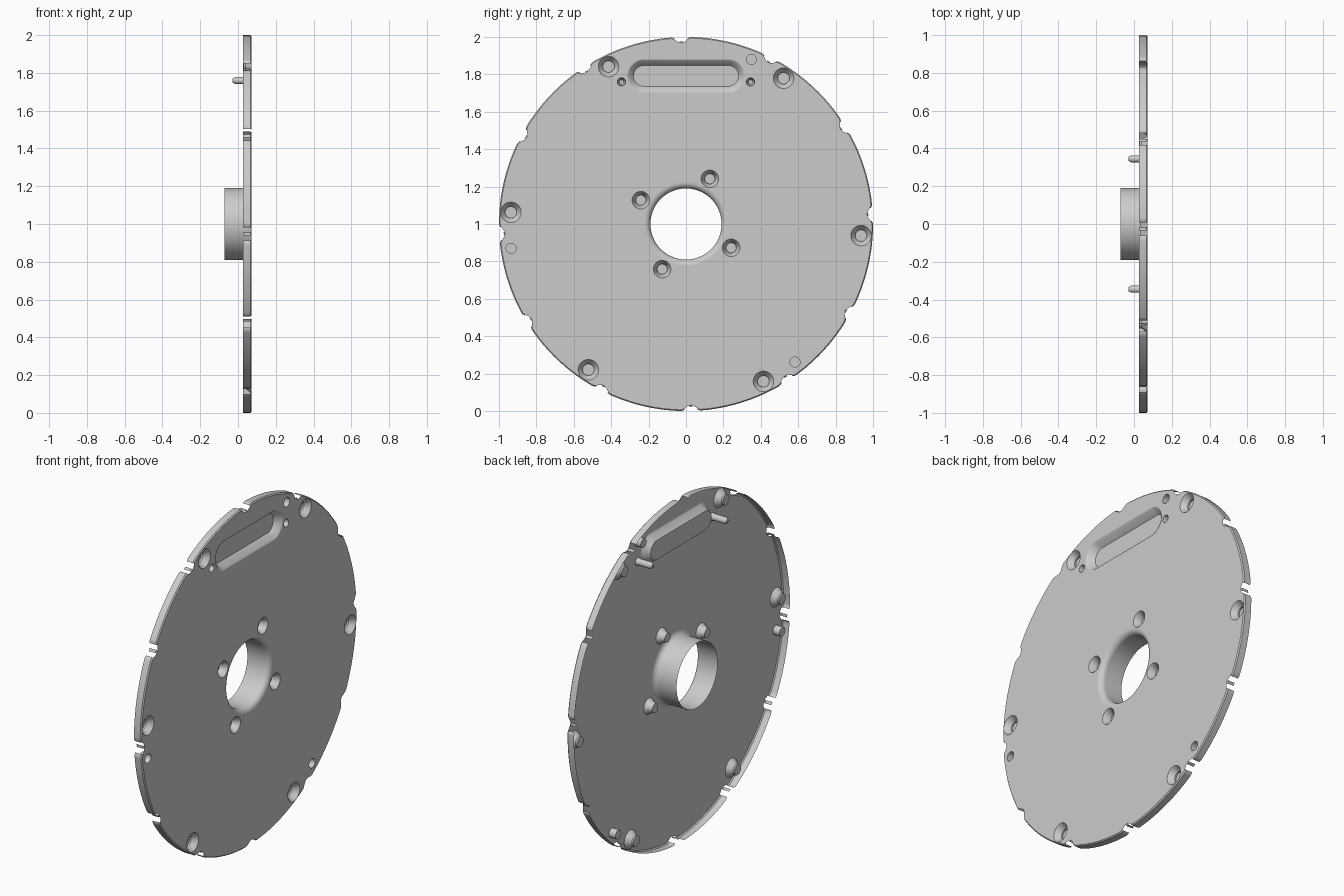
import bpy, bmesh, math

if "Cube" in bpy.data.objects:
    bpy.data.objects.remove(bpy.data.objects["Cube"], do_unlink=True)

FACE, RIM_EDGE, TUBE_END = 0.072, 0.026, -0.072   # depths along x
CENTRE_Z = 1.0

steel = bpy.data.materials.new("light_grey_steel")
steel.use_nodes = True
steel.diffuse_color = (0.6, 0.6, 0.6, 1)
steel.node_tree.nodes["Principled BSDF"].inputs["Base Color"].default_value = (0.6, 0.6, 0.6, 1)


def finish(bm, name):
    mesh = bpy.data.meshes.new(name)
    bm.to_mesh(mesh)
    bm.free()
    mesh.materials.append(steel)
    obj = bpy.data.objects.new(name, mesh)
    bpy.context.collection.objects.link(obj)
    bpy.ops.object.select_all(action="DESELECT")
    obj.select_set(True)
    bpy.context.view_layer.objects.active = obj
    bpy.ops.object.shade_smooth_by_angle(angle=math.radians(35))
    return obj


def stadium(y, z, half, r, n=32):
    """Counter-clockwise outline; half = 0 gives a circle."""
    pts = []
    for i in range(n):
        a = 2 * math.pi * (i + 0.5) / n - math.pi / 2
        shift = half if math.cos(a) > 0 else -half
        pts.append((y + shift + r * math.cos(a), z + r * math.sin(a)))
    return pts


def skin(name, rings, cap=False, keep=None):
    """Join successive (outline, depth) rings with quads, optionally closing the last."""
    bm = bmesh.new()
    loops = [[bm.verts.new((x, y, z)) for y, z in pts] for pts, x in rings]
    n = len(loops[0])
    for a, b in zip(loops, loops[1:]):
        for i in range(n):
            if keep is None or keep(i):
                j = (i + 1) % n
                bm.faces.new((a[i], a[j], b[j], b[i]))
    if cap:
        bm.faces.new(loops[-1])
    loose = [v for v in bm.verts if not v.link_faces]
    bmesh.ops.delete(bm, geom=loose, context="VERTS")
    return finish(bm, name)


holes = []


def pressing(name, y, z, profile, half=0, n=32, cap=True):
    """Pressed feature: profile lists (radius, depth) from the face inward."""
    holes.append(stadium(y, z, half, profile[0][0], n))
    skin(name, [(stadium(y, z, half, r, n), x) for r, x in profile], cap)


# Outer outline with twelve shallow notches
STEPS = 720
notches = [math.radians(a + 60 * k) for k in range(6) for a in (3, 31.5)]


def notch_distance(a):
    return min(abs((a - c + math.pi) % (2 * math.pi) - math.pi) for c in notches)


def outline(inset):
    pts = []
    for i in range(STEPS):
        a = 2 * math.pi * i / STEPS
        d = notch_distance(a) / 0.055
        dip = 0.025 * math.cos(d * math.pi / 2) ** 2 if d < 1 else 0
        r = 1 - inset - dip
        pts.append((r * math.cos(a), CENTRE_Z + r * math.sin(a)))
    return pts


# Rim flange, split at each notch with a narrow tab left in the gap
def keep_rim(i):
    d = notch_distance(2 * math.pi * (i + 0.5) / STEPS)
    return d > 0.038 or d < 0.006


skin("rim_flange", [(outline(0), RIM_EDGE), (outline(0), FACE - 0.006),
                    (outline(0.006), FACE)], keep=keep_rim)

# Central tube with a rounded mouth
fillet, bore = 0.033, 0.19
mouth = []
for k in range(9):
    t = math.pi / 2 * k / 8
    mouth.append((bore + fillet * (1 - math.sin(t)), FACE - fillet * (1 - math.cos(t))))
pressing("centre_tube", 0, CENTRE_Z, mouth + [(bore, TUBE_END)], n=96, cap=False)


# Rings of countersunk screw dimples
def dimple_ring(name, count, start, dist, outer, inner):
    for k in range(count):
        a = math.radians(start + 360 * k / count)
        pressing(f"{name}_{k + 1}", dist * math.cos(a), CENTRE_Z + dist * math.sin(a),
                 [(outer, FACE), (inner, FACE - 0.032), (inner, FACE - 0.042)])


dimple_ring("outer_dimple", 6, 56.2, 0.938, 0.055, 0.031)
dimple_ring("inner_dimple", 4, 62.2, 0.273, 0.047, 0.027)

# Long recess near the top
pressing("long_recess", 0, 1.792, [(0.088, FACE), (0.08, FACE - 0.004), (0.058, FACE - 0.038),
                                   (0.056, FACE - 0.04)], half=0.225, n=48)

# Locating pins either side of the recess
for side, label in ((-1, "right"), (1, "left")):
    pressing(f"pin_{label}", side * 0.345, 1.76,
             [(0.022, FACE), (0.019, FACE - 0.02), (0.019, -0.015), (0.011, -0.028)], n=24)

# Small round sockets
for k, (y, z) in enumerate(((0.35, 1.88), (-0.935, 0.87), (0.583, 0.262))):
    pressing(f"socket_{k + 1}", y, z, [(0.027, FACE), (0.027, FACE - 0.042)], n=24)

# Flat disc face with an opening for every pressing
bm = bmesh.new()
for pts in [outline(0.006)] + holes:
    verts = [bm.verts.new((FACE, y, z)) for y, z in pts]
    for a, b in zip(verts, verts[1:] + verts[:1]):
        bm.edges.new((a, b))
bmesh.ops.triangle_fill(bm, use_beauty=True, use_dissolve=False,
                        edges=bm.edges[:], normal=(1, 0, 0))
bm.normal_update()
for f in bm.faces:
    if f.normal.x < 0:
        f.normal_flip()
finish(bm, "disc_face")
